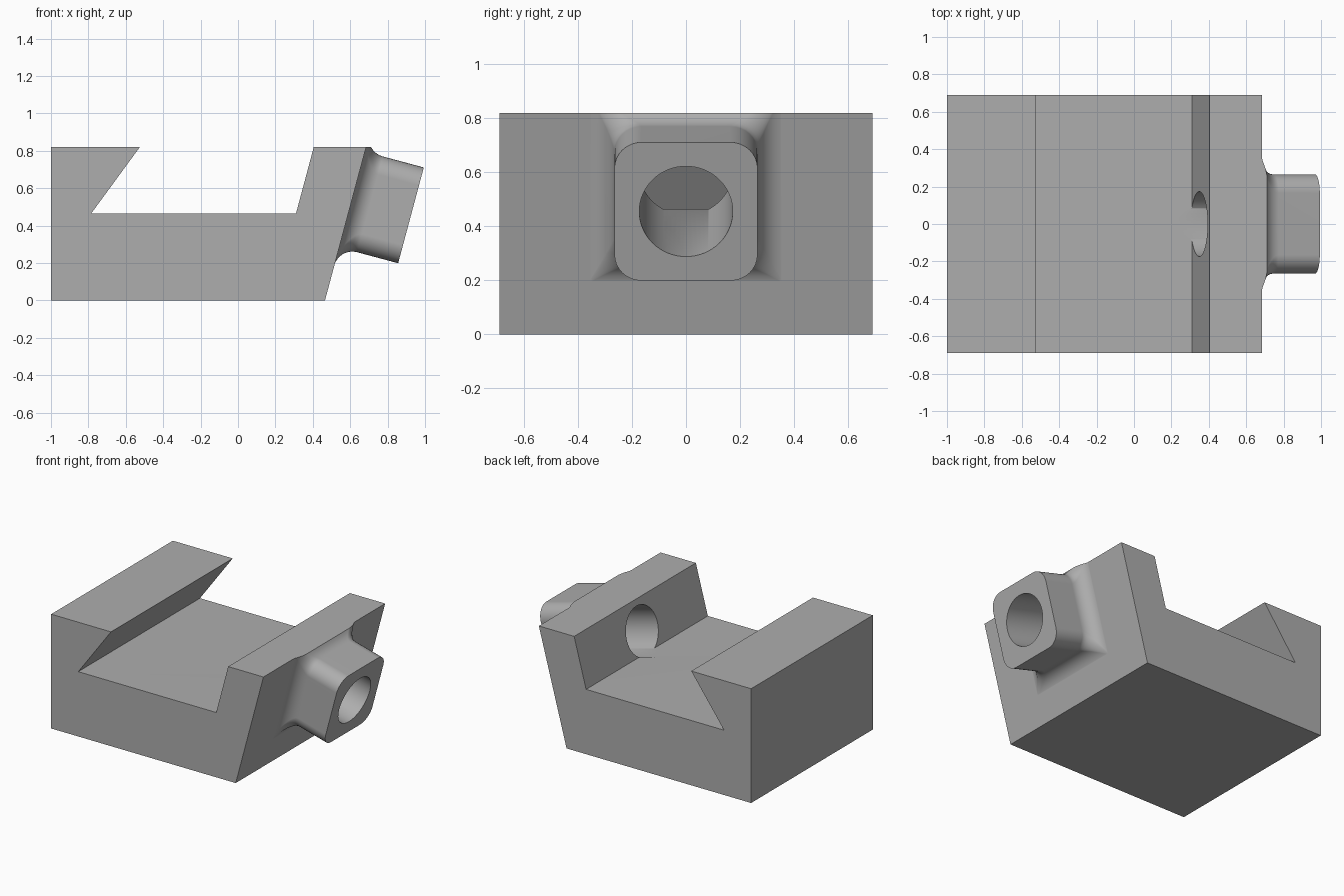
import bpy, bmesh, math
from mathutils import Vector, Matrix

if "Cube" in bpy.data.objects:
    bpy.data.objects.remove(bpy.data.objects["Cube"])

TILT = math.radians(15)
TOP, HALF_DEPTH = 0.82, 0.69

grey = bpy.data.materials.new("plain grey")
grey.diffuse_color = (0.42, 0.42, 0.42, 1)
grey.use_nodes = True
grey.node_tree.nodes["Principled BSDF"].inputs["Base Color"].default_value = grey.diffuse_color


def make_object(name, bm):
    bmesh.ops.recalc_face_normals(bm, faces=bm.faces)
    mesh = bpy.data.meshes.new(name)
    bm.to_mesh(mesh)
    bm.free()
    mesh.materials.append(grey)
    obj = bpy.data.objects.new(name, mesh)
    bpy.context.collection.objects.link(obj)
    return obj


def loft(bm, rings):
    """Join equal rings of points into a closed solid."""
    loops = [[bm.verts.new(p) for p in ring] for ring in rings]
    n = len(loops[0])
    for a, b in zip(loops, loops[1:]):
        for i in range(n):
            bm.faces.new((a[i], a[(i + 1) % n], b[(i + 1) % n], b[i]))
    bm.faces.new(loops[0])
    bm.faces.new(loops[-1])


def rounded_square(half, radius, height, steps=8):
    pts = []
    for q, (sx, sy) in enumerate([(1, 1), (-1, 1), (-1, -1), (1, -1)]):
        for i in range(steps + 1):
            a = math.pi / 2 * (q + i / steps)
            c = half - radius
            pts.append(Vector((sx * c + radius * math.cos(a),
                               sy * c + radius * math.sin(a), height)))
    return pts


# Slotted block: side profile with an undercut, extruded through the depth
profile = [(-1, 0), (0.465, 0), (0.685, TOP), (0.405, TOP),
           (0.31, 0.465), (-0.785, 0.465), (-0.525, TOP), (-1, TOP)]
bm = bmesh.new()
loft(bm, [[(x, y, z) for x, z in profile] for y in (-HALF_DEPTH, HALF_DEPTH)])
block = make_object("slotted_block", bm)

# Boss frame: local z runs outward, square to the leaning face
place = Matrix.Translation((0.609, 0, 0.54)) @ Matrix.Rotation(math.pi / 2 + TILT, 4, 'Y')

# Boss: rounded square with a flared fillet whose corners sharpen at the foot
HALF, FILLET, LENGTH, STEPS = 0.265, 0.1, 0.327, 10
rings = [rounded_square(HALF + FILLET, 0.0005, -0.03)]
for i in range(STEPS + 1):
    a = math.pi / 2 * (1 - i / STEPS)
    corner = 0.1 * math.tan(math.acos(min(1, math.sin(a) ** 2)) / 2)
    rings.append(rounded_square(HALF + FILLET * (1 - math.cos(a)),
                                max(corner, 0.0005), FILLET * (1 - math.sin(a))))
rings.append(rounded_square(HALF, 0.1, LENGTH))
bm = bmesh.new()
loft(bm, rings)
bm.transform(place)
# Trim the flare level with the block top
cut = bmesh.ops.bisect_plane(bm, geom=bm.verts[:] + bm.edges[:] + bm.faces[:],
                             plane_co=(0, 0, TOP), plane_no=(0, 0, 1), clear_outer=True)
bmesh.ops.holes_fill(bm, edges=[e for e in bm.edges if e.is_boundary])
boss = make_object("boss", bm)

# Bore cutter: passes through the boss and wall and grazes the slot floor
bm = bmesh.new()
bmesh.ops.create_cone(bm, cap_ends=True, segments=64, radius1=0.173, radius2=0.173,
                      depth=1.2, matrix=place)
bore = make_object("bore_cutter", bm)

# Join the boss, then drill the bore
bpy.context.view_layer.objects.active = block
block.select_set(True)
for tool, operation in ((boss, 'UNION'), (bore, 'DIFFERENCE')):
    mod = block.modifiers.new(operation.lower(), 'BOOLEAN')
    mod.object, mod.operation, mod.solver = tool, operation, 'EXACT'
    bpy.ops.object.modifier_apply(modifier=mod.name)
    bpy.data.objects.remove(tool)

# Smooth curves, crisp edges, flat large faces
bpy.ops.object.shade_smooth_by_angle(angle=math.radians(30))
weighted = block.modifiers.new("weighted", 'WEIGHTED_NORMAL')
weighted.keep_sharp = True
